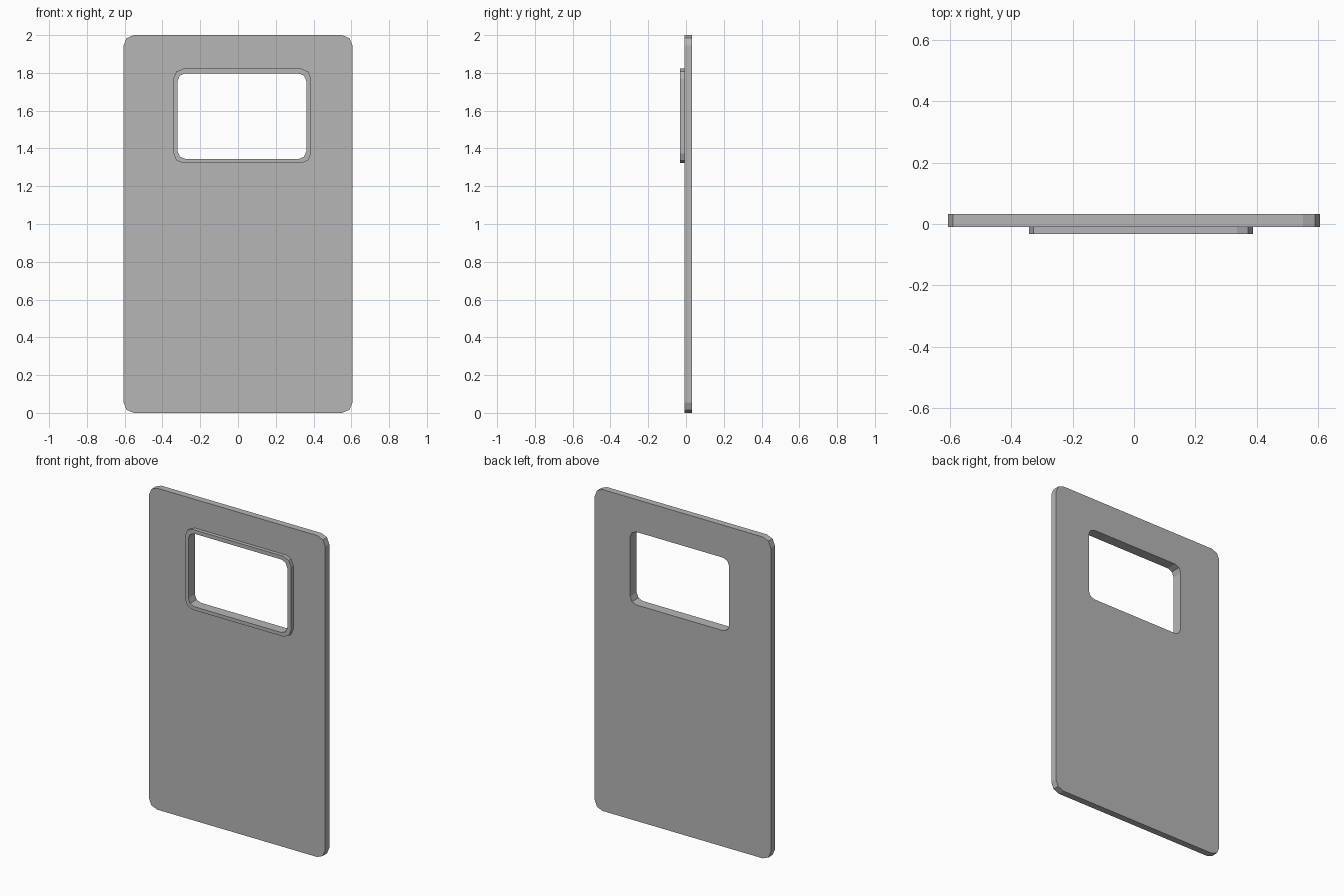
import bpy
import bmesh
import math

if "Cube" in bpy.data.objects:
    bpy.data.objects.remove(bpy.data.objects["Cube"])

grey = bpy.data.materials.new("plain_grey")
grey.diffuse_color = (0.47, 0.47, 0.47, 1)
grey.use_nodes = True
grey.node_tree.nodes["Principled BSDF"].inputs["Base Color"].default_value = grey.diffuse_color


def rounded_rect(x0, x1, z0, z1, r, segments=2):
    """Outline of a rectangle with low-poly rounded corners."""
    centres = [(x1 - r, z1 - r), (x0 + r, z1 - r), (x0 + r, z0 + r), (x1 - r, z0 + r)]
    points = []
    for corner, (cx, cz) in enumerate(centres):
        for i in range(segments + 1):
            a = math.pi / 2 * (corner + i / segments)
            points.append((cx + r * math.cos(a), cz + r * math.sin(a)))
    return points


def pierced_plate(name, outer, inner, y_front, y_back):
    """Flat plate between two matching outlines, extruded along y."""
    bm = bmesh.new()
    loops = [[bm.verts.new((x, y, z)) for x, z in outline]
             for outline, y in ((outer, y_front), (outer, y_back),
                                (inner, y_back), (inner, y_front))]
    n = len(outer)
    for k in range(4):
        a, b = loops[k], loops[(k + 1) % 4]
        for i in range(n):
            j = (i + 1) % n
            bm.faces.new((a[i], a[j], b[j], b[i]))
    bmesh.ops.recalc_face_normals(bm, faces=bm.faces)
    mesh = bpy.data.meshes.new(name)
    bm.to_mesh(mesh)
    bm.free()
    mesh.materials.append(grey)
    obj = bpy.data.objects.new(name, mesh)
    bpy.context.collection.objects.link(obj)
    return obj


window = rounded_rect(-0.32, 0.362, 1.344, 1.798, 0.042)
rim = rounded_rect(-0.342, 0.387, 1.322, 1.822, 0.052)
panel = rounded_rect(-0.606, 0.606, 0.0, 2.0, 0.055)

# Door panel with window opening
pierced_plate("door_panel", panel, window, -0.009, 0.032)
# Raised frame around the opening, on the front only
pierced_plate("window_frame", rim, window, -0.032, -0.009)
